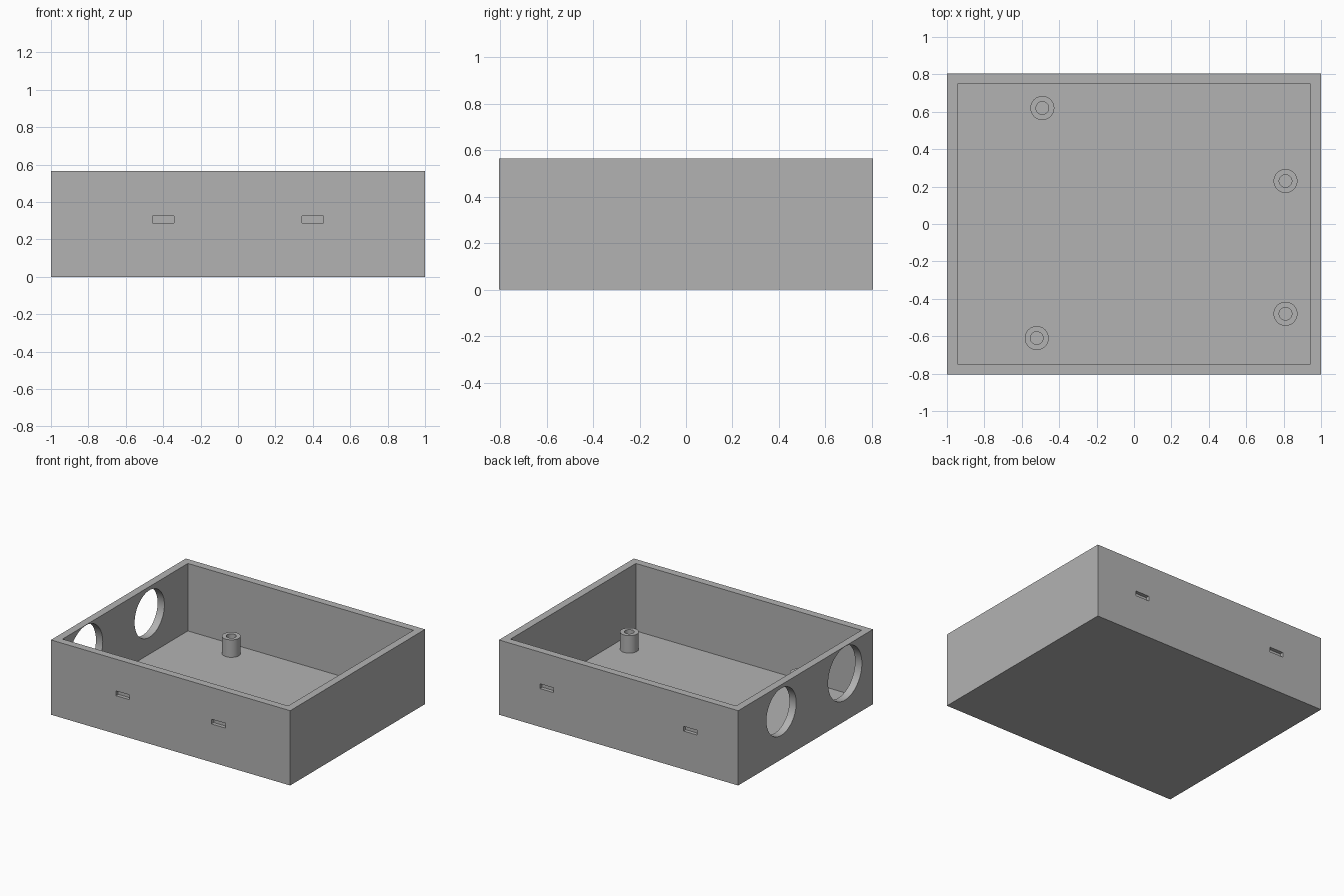
import bpy
import bmesh
from math import pi, cos, sin, radians

if "Cube" in bpy.data.objects:
    bpy.data.objects.remove(bpy.data.objects["Cube"], do_unlink=True)

LENGTH, DEPTH, HEIGHT = 2.0, 1.61, 0.565
WALL, FLOOR = 0.057, 0.055
POST_TOP, POST_R, BORE_R = 0.187, 0.064, 0.034
SLOT_W, SLOT_H, SLOT_Z, SLOT_CUT = 0.115, 0.036, 0.307, 0.027

grey = bpy.data.materials.new("plain grey")
grey.use_nodes = True
grey.diffuse_color = (0.45, 0.45, 0.45, 1)
grey.node_tree.nodes["Principled BSDF"].inputs["Base Color"].default_value = grey.diffuse_color


def box(name, size, centre):
    bpy.ops.mesh.primitive_cube_add(size=1, location=centre)
    ob = bpy.context.object
    ob.name = name
    ob.scale = size
    bpy.ops.object.transform_apply(location=False, rotation=False, scale=True)
    ob.data.materials.append(grey)
    return ob


def cut(target, cutter):
    cutter.hide_render = True
    mod = target.modifiers.new("cut", "BOOLEAN")
    mod.operation = "DIFFERENCE"
    mod.solver = "EXACT"
    mod.object = cutter
    bpy.context.view_layer.objects.active = target
    bpy.ops.object.modifier_apply(modifier=mod.name)
    bpy.data.objects.remove(cutter, do_unlink=True)


def smooth(ob):
    bpy.ops.object.select_all(action="DESELECT")
    ob.select_set(True)
    bpy.context.view_layer.objects.active = ob
    bpy.ops.object.shade_smooth_by_angle(angle=radians(30))


# Open-topped tray
tray = box("tray", (LENGTH, DEPTH, HEIGHT), (0, 0, HEIGHT / 2))
cut(tray, box("cavity_cutter", (LENGTH - 2 * WALL, DEPTH - 2 * WALL, HEIGHT),
              (0, 0, FLOOR + HEIGHT / 2)))

# Two round ports through the right wall
for y, radius in ((0.29, 0.178), (-0.47, 0.202)):
    bpy.ops.mesh.primitive_cylinder_add(vertices=64, radius=radius, depth=0.3,
                                        location=(-LENGTH / 2, y, 0.36),
                                        rotation=(0, pi / 2, 0))
    port = bpy.context.object
    port.data.materials.append(grey)
    cut(tray, port)

# Shallow latch slots in the front and back walls
for side, offset in ((-1, 0.4), (1, 0.6)):
    for x in (-offset, offset):
        cut(tray, box("slot_cutter", (SLOT_W, 2 * SLOT_CUT, SLOT_H),
                      (x, side * DEPTH / 2, SLOT_Z)))
smooth(tray)


# Hollow mounting posts, a turned profile of radius and height
def post(name, x, y, sides=48):
    profile = ((POST_R, FLOOR), (POST_R, POST_TOP), (BORE_R, POST_TOP), (BORE_R, FLOOR))
    bm = bmesh.new()
    rings = [[bm.verts.new((r * cos(2 * pi * i / sides), r * sin(2 * pi * i / sides), z))
              for i in range(sides)] for r, z in profile]
    for low, high in zip(rings, rings[1:] + rings[:1]):
        for i in range(sides):
            j = (i + 1) % sides
            bm.faces.new((low[i], low[j], high[j], high[i]))
    bmesh.ops.recalc_face_normals(bm, faces=bm.faces)
    mesh = bpy.data.meshes.new(name)
    bm.to_mesh(mesh)
    bm.free()
    mesh.materials.append(grey)
    ob = bpy.data.objects.new(name, mesh)
    ob.location = (x, y, 0)
    bpy.context.collection.objects.link(ob)
    smooth(ob)


post("post_back_right", -0.49, 0.62)
post("post_front_right", -0.52, -0.61)
post("post_back_left", 0.81, 0.23)
post("post_front_left", 0.81, -0.48)
